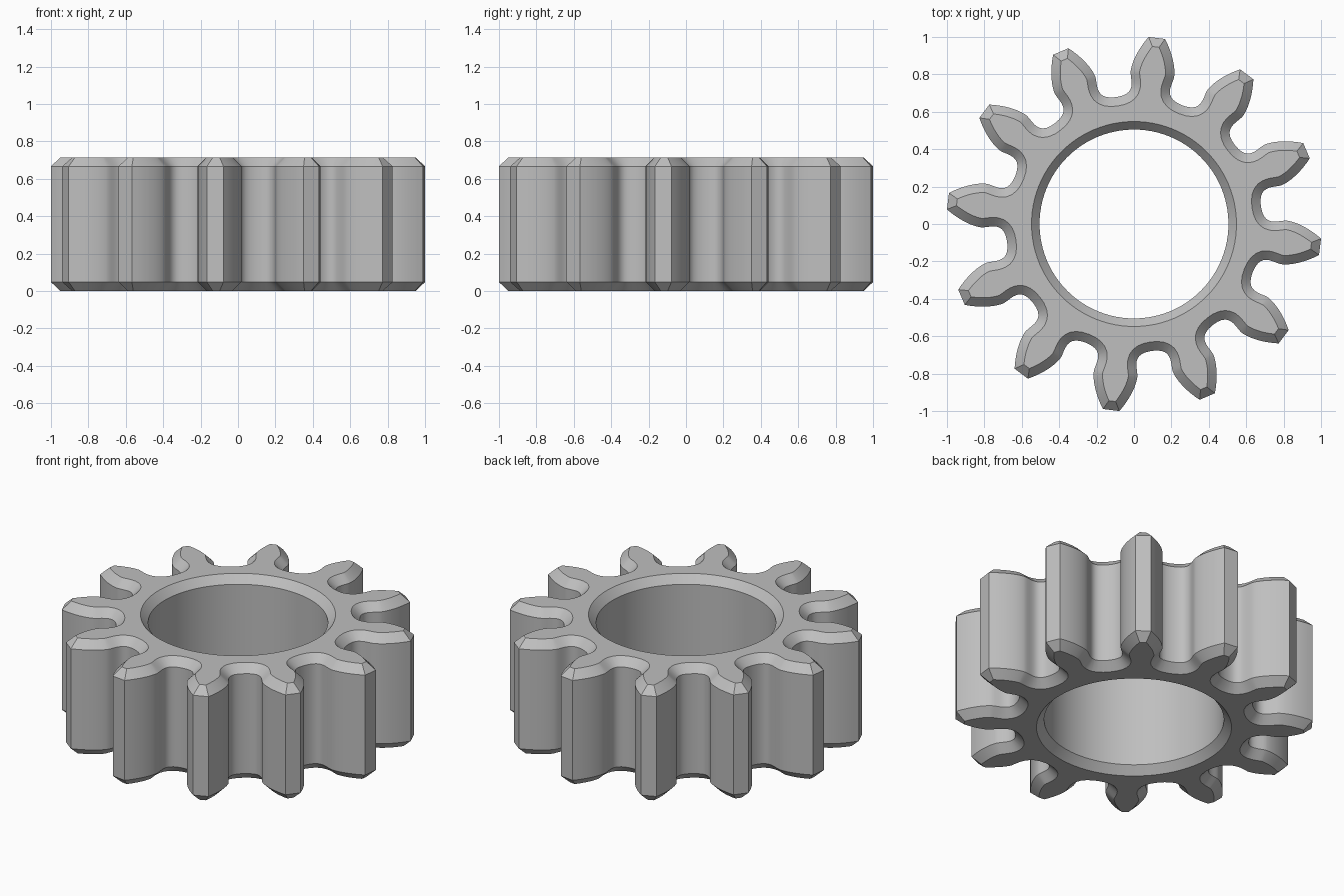
import bpy, bmesh, math
from mathutils import Vector, Matrix, geometry

cube = bpy.data.objects.get("Cube")
if cube:
    bpy.data.objects.remove(cube, do_unlink=True)

TEETH = 12
PITCH = math.tau / TEETH
START = math.radians(68)          # middle of the first gap
TIP = 1.003
MODULE = TIP / (TEETH / 2 + 1)
BASE = TEETH / 2 * MODULE * math.cos(math.radians(20))
ROOT = 0.685
HOLE = 0.505
HEIGHT = 0.715
CHAMFER = 0.048
HOLE_SEGS = 8                     # per tooth


def involute(r):
    a = math.acos(BASE / r)
    return math.tan(a) - a


def flank_point(r):
    """Point on the tooth side, with the gap centred on +y."""
    inv_pressure = math.tan(math.radians(20)) - math.radians(20)
    ang = PITCH / 4 - inv_pressure + involute(r)
    return Vector((r * math.sin(ang), r * math.cos(ang)))


# Half tooth: rounded root, then involute side up to the tip
joint = 0.825
p3 = flank_point(joint)
tangent = (flank_point(joint + 0.01) - p3).normalized()
root = geometry.interpolate_bezier(
    Vector((0, ROOT)), Vector((0.125, ROOT)), p3 - tangent * 0.045, p3, 12)
side = [flank_point(joint + (TIP - joint) * i / 7) for i in range(1, 8)]
half = [Vector(p[:2]) for p in root] + side

# Whole tooth from gap centre to gap centre (clockwise), by mirroring
axis = Vector((math.sin(PITCH / 2), math.cos(PITCH / 2)))
mirrored = [2 * p.dot(axis) * axis - p for p in reversed(half)]
tooth = half + mirrored[:-1]
PER_TOOTH = len(tooth)

outline = []
for k in range(TEETH):
    turn = Matrix.Rotation(START - math.pi / 2 - k * PITCH, 2)
    outline += [turn @ p for p in tooth]


def inset(points, d):
    """Mitred inset of a clockwise outline."""
    result = []
    for i, p in enumerate(points):
        a = (p - points[i - 1]).normalized()
        b = (points[(i + 1) % len(points)] - p).normalized()
        na, nb = Vector((a.y, -a.x)), Vector((b.y, -b.x))
        result.append(p + (na + nb) * d / (1 + na.dot(nb)))
    return result


def circle(r):
    n = TEETH * HOLE_SEGS
    return [Vector((r * math.cos(START - math.tau * i / n),
                    r * math.sin(START - math.tau * i / n))) for i in range(n)]


bm = bmesh.new()


def ring(points, z):
    return [bm.verts.new((p.x, p.y, z)) for p in points]


def wall(rings):
    for lo, hi in zip(rings, rings[1:]):
        for i in range(len(lo)):
            j = (i + 1) % len(lo)
            bm.faces.new((lo[i], lo[j], hi[j], hi[i]))


# Toothed outside and bore, both chamfered at top and bottom
levels = (0, CHAMFER, HEIGHT - CHAMFER, HEIGHT)
small = inset(outline, CHAMFER)
outer = [ring(p, z) for p, z in zip((small, outline, outline, small), levels)]
wide, narrow = circle(HOLE + 0.043), circle(HOLE)
bore = [ring(p, z) for p, z in zip((wide, narrow, narrow, wide), levels)]
wall(outer)
wall(bore)

# End faces, one flat sector per tooth
for level in (0, -1):
    o, b = outer[level], bore[level]
    for k in range(TEETH):
        rim = [o[(k * PER_TOOTH + i) % len(o)] for i in range(PER_TOOTH + 1)]
        arc = [b[(k * HOLE_SEGS + i) % len(b)] for i in range(HOLE_SEGS + 1)]
        bm.faces.new(rim + arc[::-1])

bmesh.ops.recalc_face_normals(bm, faces=bm.faces)
mesh = bpy.data.meshes.new("spur_gear")
bm.to_mesh(mesh)
bm.free()

# Plain grey metal
grey = bpy.data.materials.new("grey_metal")
grey.use_nodes = True
color = (0.52, 0.52, 0.52, 1)
grey.diffuse_color = color
grey.node_tree.nodes["Principled BSDF"].inputs["Base Color"].default_value = color
mesh.materials.append(grey)

gear = bpy.data.objects.new("spur_gear", mesh)
bpy.context.collection.objects.link(gear)
bpy.ops.object.select_all(action="DESELECT")
gear.select_set(True)
bpy.context.view_layer.objects.active = gear
bpy.ops.object.shade_smooth_by_angle(angle=math.radians(30))
